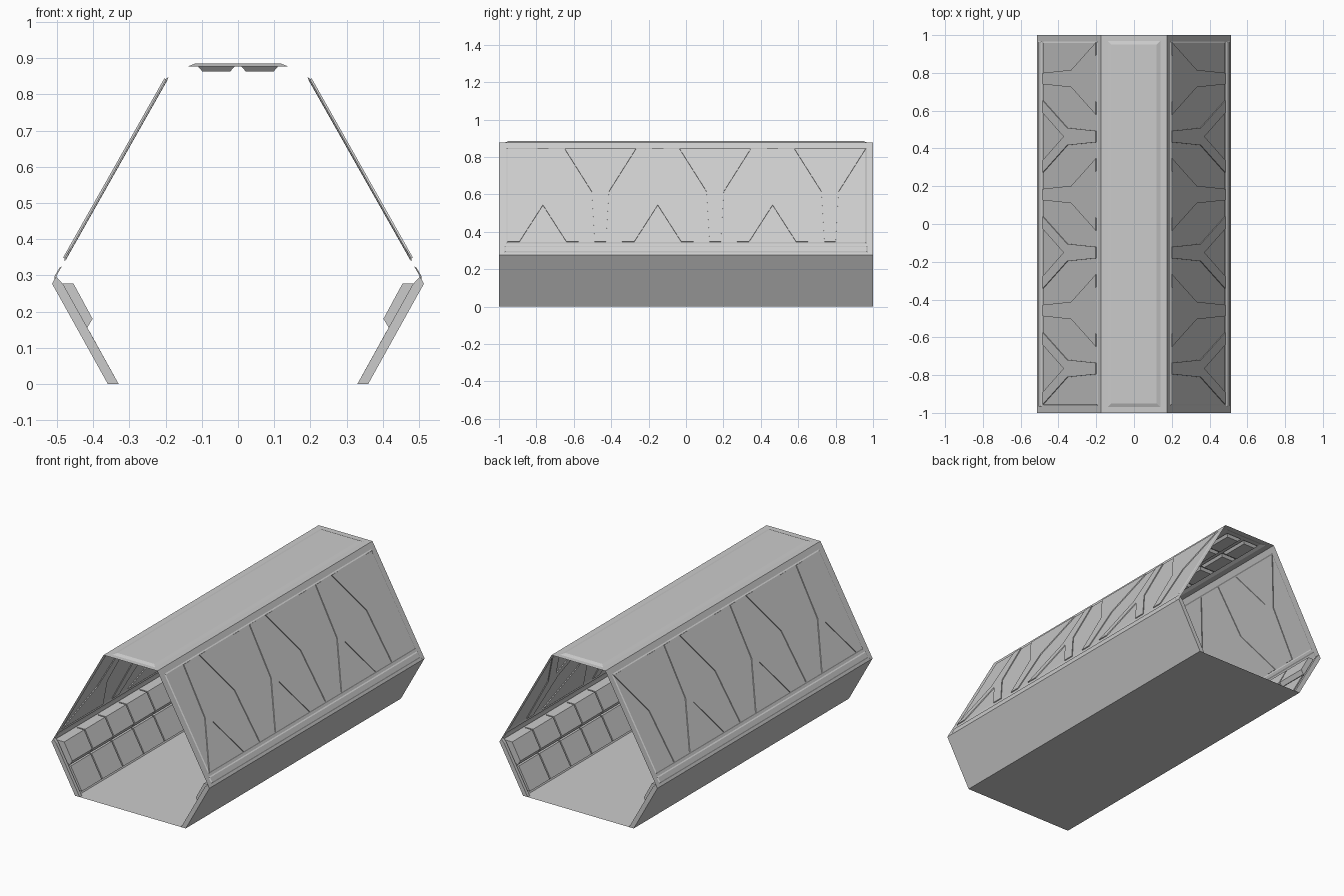
import bpy, bmesh
from mathutils import Vector

cube = bpy.data.objects.get("Cube")
if cube:
    bpy.data.objects.remove(cube, do_unlink=True)

grey = bpy.data.materials.new("plain grey")
grey.use_nodes = True
GREY = (0.6, 0.6, 0.6, 1)
grey.diffuse_color = GREY
grey.node_tree.nodes["Principled BSDF"].inputs["Base Color"].default_value = GREY

# Corners of the six-sided section on the +x side
FOOT, SIDE, TOP = Vector((0.36, 0, 0)), Vector((0.514, 0, 0.277)), Vector((0.175, 0, 0.877))
OUT = Vector((TOP.z - SIDE.z, 0, SIDE.x - TOP.x)).normalized()
ROWS, PITCH, GAP = 10, 0.194, 0.004


def finish(name, bm, mirror=True, solid=True):
    if solid:
        bmesh.ops.recalc_face_normals(bm, faces=bm.faces[:])
    mesh = bpy.data.meshes.new(name)
    bm.to_mesh(mesh)
    bm.free()
    mesh.materials.append(grey)
    ob = bpy.data.objects.new(name, mesh)
    bpy.context.collection.objects.link(ob)
    if mirror:
        ob.modifiers.new("Mirror", "MIRROR").use_mirror_merge = False


def prism(bm, start, end):
    """Closed solid between two matching outlines."""
    a = [bm.verts.new(p) for p in start]
    b = [bm.verts.new(p) for p in end]
    caps = [bm.faces.new(a[::-1]), bm.faces.new(b)]
    for i in range(len(a)):
        j = (i + 1) % len(a)
        bm.faces.new((a[i], a[j], b[j], b[i]))
    bmesh.ops.triangulate(bm, faces=[f for f in caps if len(f.verts) > 4])


def along(bm, profile, y0, y1):
    prism(bm, [(x, y0, z) for x, z in profile], [(x, y1, z) for x, z in profile])


def wall(y, z, lift):
    """Point on the upper wall, lifted outward."""
    return SIDE.lerp(TOP, (z - SIDE.z) / (TOP.z - SIDE.z)) + Vector((0, y, 0)) + OUT * lift


def roof(y, x, lift):
    return Vector((x, y, TOP.z + lift))


def sheet(name, place, outer, inner, bevel, lift, mirror=True):
    """Thin sheet with a bevelled panel pushed outward."""
    bm = bmesh.new()
    y0, y1, b0, b1 = inner
    rects = [(outer, 0), (inner, 0), ((y0 + bevel, y1 - bevel, b0 + bevel, b1 - bevel), lift)]
    rings = [[bm.verts.new(place(y, b, h)) for y, b in
              ((r[0], r[2]), (r[1], r[2]), (r[1], r[3]), (r[0], r[3]))] for r, h in rects]
    for a, b in zip(rings, rings[1:]):
        for i in range(4):
            j = (i + 1) % 4
            bm.faces.new((a[i], a[j], b[j], b[i]))
    panel = bm.faces.new(rings[-1])
    bm.normal_update()
    if panel.normal.z < 0:
        bmesh.ops.reverse_faces(bm, faces=bm.faces[:])
    finish(name, bm, mirror, solid=False)


# Floor
bm = bmesh.new()
bm.faces.new([bm.verts.new(p) for p in
              ((-FOOT.x, -1, 0), (FOOT.x, -1, 0), (FOOT.x, 1, 0), (-FOOT.x, 1, 0))])
finish("floor", bm, False, False)

# Lower walls: outer skin and full-depth end frames
bm = bmesh.new()
along(bm, [(0.35, 0), (FOOT.x, 0), (SIDE.x, SIDE.z), (0.504, SIDE.z)], -0.98, 0.98)
for y in (-1, 0.98):
    along(bm, [(0.33, 0), (FOOT.x, 0), (SIDE.x, SIDE.z), (0.503, 0.297), (0.483, 0.275)], y, y + 0.02)
finish("lower_walls", bm)

# Two rows of inner wall blocks, the upper row standing proud
low, high = bmesh.new(), bmesh.new()
for i in range(ROWS):
    y0 = (i - ROWS / 2) * PITCH + GAP
    y1 = y0 + PITCH - 2 * GAP
    along(low, [(0.34, 0.018), (0.365, 0.018), (0.437, 0.148), (0.412, 0.148)], y0, y1)
    along(high, [(0.417, 0.155), (0.44, 0.155), (0.505, 0.278), (0.455, 0.278), (0.402, 0.18)], y0, y1)
finish("lower_wall_tiles", low)
finish("upper_wall_blocks", high)

# Upper walls: slim rail below, large panel above
sheet("side_rail", wall, (-1, 1, SIDE.z, 0.33), (-0.97, 0.97, 0.29, 0.325), 0.006, 0.004)
sheet("upper_wall", wall, (-1, 1, 0.33, TOP.z), (-0.96, 0.965, 0.337, 0.848), 0.006, 0.004)

# Interlocking forked bands on the upper walls
half = [(0.03, 0.84), (0.046, 0.573), (0.19, 0.345), (0.125, 0.345)]
fork = half + [(0, 0.54)] + [(-y, z) for y, z in reversed(half)]
bm = bmesh.new()
for i in range(6):
    mid = -0.765 + i * 0.307
    pts = [(mid + y, 1.185 - z if i % 2 else z) for y, z in fork]
    prism(bm, [wall(y, z, -0.001) for y, z in pts], [wall(y, z, 0.009) for y, z in pts])
finish("forked_bands", bm)

# Ceiling with a raised centre
sheet("ceiling", roof, (-1, 1, -TOP.x, TOP.x), (-0.97, 0.97, -0.14, 0.14), 0.02, 0.008, False)

# Tapered ceiling panels hanging in two columns
bm = bmesh.new()
for i in range(ROWS):
    y0 = (i - ROWS / 2) * 0.188 + GAP
    y1 = y0 + 0.188 - 2 * GAP
    rings = [[(0.01 + t, y0 + t, z), (0.11 - t, y0 + t, z), (0.11 - t, y1 - t, z), (0.01 + t, y1 - t, z)]
             for t, z in ((0, 0.877), (0.012, 0.863))]
    prism(bm, *rings)
finish("ceiling_panels", bm)
